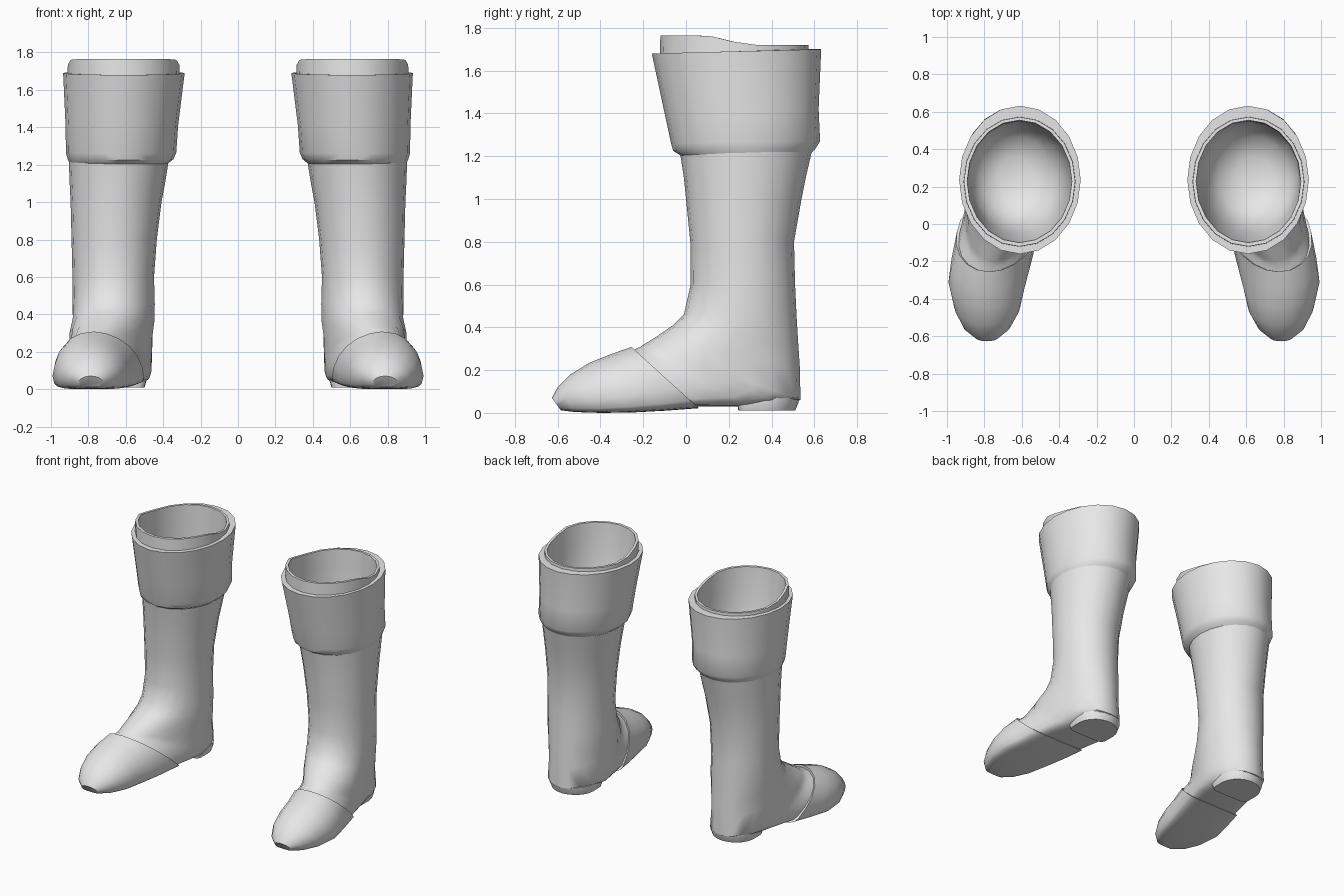
import bpy, bmesh, math

N = 20
mat = bpy.data.materials.new("light grey")
mat.diffuse_color = (0.8, 0.8, 0.8, 1)


def clamp(v):
    return max(0.0, min(1.0, v))


def ring(front, back, cx, w, m=0.5, e=1.0):
    """Oval section between two (y, z) points; e < 1 squares off the back half."""
    mid = [back[k] + m * (front[k] - back[k]) for k in (0, 1)]
    pts = []
    for i in range(N):
        t = 2 * math.pi * i / N
        c, s = math.cos(t), math.sin(t)
        p = e if c < -1e-6 else 1.0
        a, l = abs(c) ** p, math.copysign(abs(s) ** p, s)
        end = front if c > 0 else back
        y, z = [mid[k] + a * (end[k] - mid[k]) for k in (0, 1)]
        # the foot turns outward towards the toe
        turn = 0.12 * clamp((0.25 - y) / 0.55) * clamp((0.5 - z) / 0.2)
        pts.append((cx + turn + l * w, y, z))
    return pts


def loft(name, rings, cap_start=False, cap_end=False, angle=40):
    bm = bmesh.new()
    rows = [[bm.verts.new(p) for p in r] for r in rings]
    for a, b in zip(rows, rows[1:]):
        for i in range(N):
            j = (i + 1) % N
            bm.faces.new((a[i], a[j], b[j], b[i]))
    if cap_start:
        bm.faces.new(rows[0][::-1])
    if cap_end:
        bm.faces.new(rows[-1])
    bmesh.ops.recalc_face_normals(bm, faces=bm.faces)
    me = bpy.data.meshes.new(name)
    bm.to_mesh(me)
    bm.free()
    me.materials.append(mat)
    ob = bpy.data.objects.new(name, me)
    bpy.context.collection.objects.link(ob)
    bpy.ops.object.select_all(action='DESELECT')
    bpy.context.view_layer.objects.active = ob
    ob.select_set(True)
    bpy.ops.object.shade_smooth_by_angle(angle=math.radians(angle))
    # second boot of the pair
    ob.modifiers.new("pair", 'MIRROR').use_axis[0] = True
    return ob


# shaft and ankle, fanning round into the instep
loft("boot_shaft", [
    ring((-0.03, 1.23), (0.59, 1.23), 0.637, 0.268),
    ring((-0.01, 1.10), (0.56, 1.10), 0.645, 0.255),
    ring((0.00, 1.00), (0.54, 1.00), 0.652, 0.243),
    ring((0.02, 0.80), (0.505, 0.80), 0.662, 0.228),
    ring((0.022, 0.60), (0.51, 0.60), 0.667, 0.218),
    ring((-0.01, 0.46), (0.517, 0.45), 0.665, 0.220),
    ring((-0.06, 0.41), (0.525, 0.32), 0.662, 0.218),
    ring((-0.14, 0.355), (0.533, 0.20), 0.662, 0.215),
    ring((-0.20, 0.318), (0.535, 0.06), 0.662, 0.210, 0.45, 0.9),
    ring((-0.215, 0.308), (0.45, 0.04), 0.662, 0.208, 0.4, 0.7),
    ring((-0.23, 0.302), (0.30, 0.03), 0.662, 0.205, 0.35, 0.5),
    ring((-0.24, 0.296), (0.17, 0.03), 0.662, 0.205, 0.35, 0.45),
    ring((-0.26, 0.288), (0.03, 0.03), 0.662, 0.205, 0.35, 0.4),
], cap_end=True)

# toe cap with a raised lip over the instep
loft("toe_cap", [
    ring((-0.255, 0.285), (0.05, 0.035), 0.665, 0.20, 0.35, 0.4),
    ring((-0.255, 0.308), (0.06, 0.022), 0.665, 0.218, 0.33, 0.4),
    ring((-0.35, 0.275), (-0.10, 0.010), 0.665, 0.216, 0.32, 0.4),
    ring((-0.45, 0.235), (-0.25, 0.002), 0.665, 0.207, 0.3, 0.4),
    ring((-0.54, 0.18), (-0.40, 0.0), 0.665, 0.177, 0.3, 0.4),
    ring((-0.60, 0.12), (-0.52, 0.004), 0.667, 0.125, 0.35, 0.45),
    ring((-0.627, 0.07), (-0.585, 0.012), 0.667, 0.065, 0.4, 0.6),
], cap_end=True)

# heel block, round behind and straight in front
loft("heel", [
    ring((0.53, 0.07), (0.24, 0.07), 0.655, 0.165, 0.45, 0.3),
    ring((0.525, 0.045), (0.24, 0.04), 0.655, 0.165, 0.45, 0.3),
    ring((0.51, 0.01), (0.245, 0.01), 0.655, 0.155, 0.45, 0.3),
], True, True)

# turned-down cuff
loft("cuff", [
    ring((-0.02, 1.20), (0.58, 1.21), 0.637, 0.262),
    ring((-0.06, 1.225), (0.605, 1.235), 0.628, 0.283),
    ring((-0.07, 1.26), (0.627, 1.27), 0.625, 0.295),
    ring((-0.10, 1.40), (0.62, 1.42), 0.621, 0.301),
    ring((-0.16, 1.68), (0.632, 1.70), 0.610, 0.325),
    ring((-0.11, 1.68), (0.57, 1.70), 0.612, 0.290),
])


def rim(pts):
    """Raise the lining edge towards the front."""
    out = []
    for x, y, z in pts:
        t = clamp((0.32 - y) / 0.25)
        out.append((x, y, 1.72 + 0.045 * t * t * (3 - 2 * t)))
    return out


# lining, with a rounded hollow inside
loft("lining", [
    ring((-0.122, 1.66), (0.575, 1.66), 0.612, 0.300),
    rim(ring((-0.12, 1.72), (0.572, 1.72), 0.612, 0.298)),
    rim(ring((-0.10, 1.72), (0.555, 1.72), 0.612, 0.280)),
    ring((-0.085, 1.60), (0.55, 1.60), 0.614, 0.275),
    ring((-0.05, 1.40), (0.545, 1.40), 0.62, 0.265),
    ring((-0.01, 1.26), (0.53, 1.26), 0.63, 0.245),
    ring((0.06, 1.16), (0.47, 1.16), 0.635, 0.19),
    ring((0.17, 1.11), (0.36, 1.11), 0.64, 0.09),
], cap_end=True)
